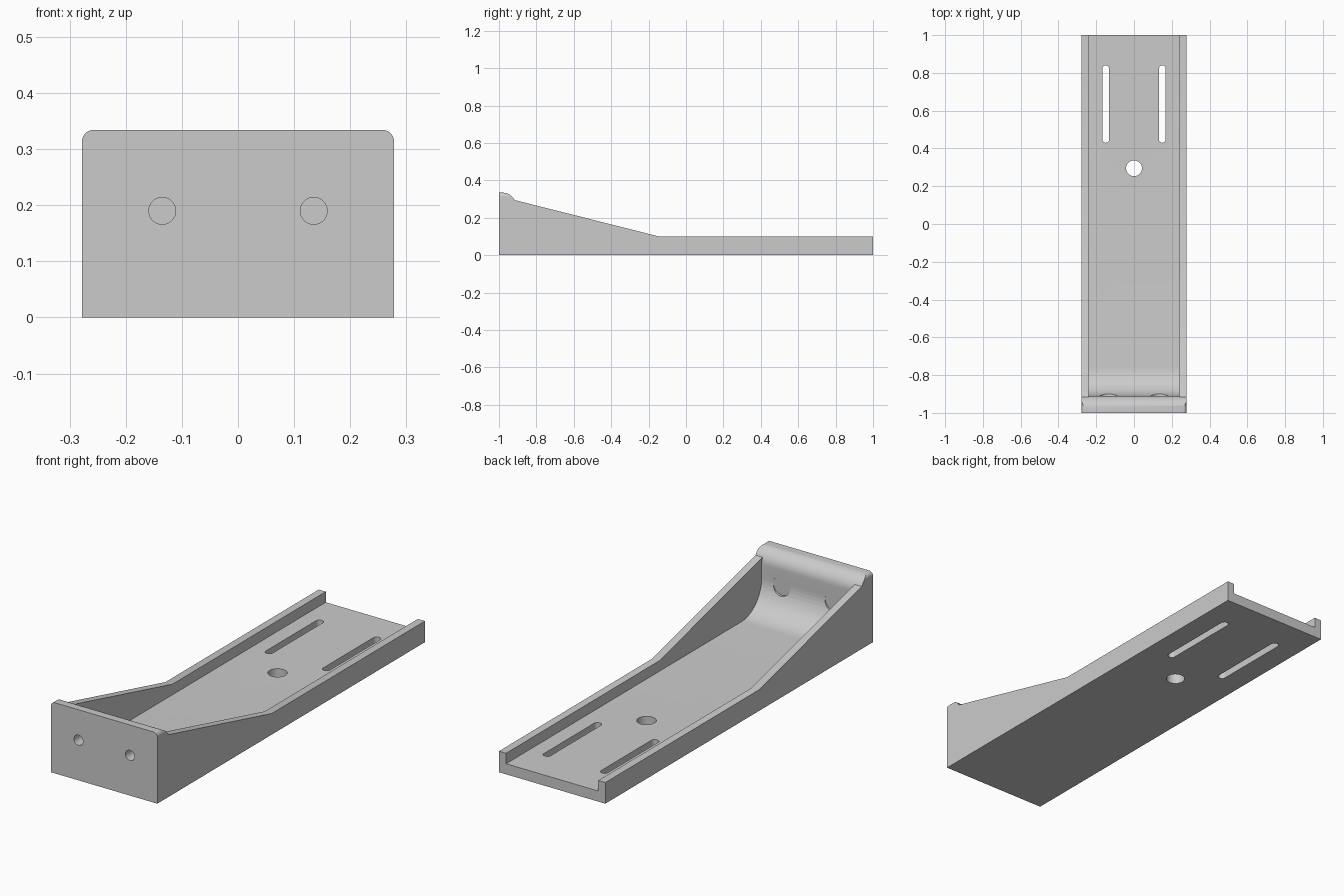
import bpy, bmesh
from math import pi, sin, cos
from mathutils import Matrix, Vector

cube = bpy.data.objects.get("Cube")
if cube:
    bpy.data.objects.remove(cube, do_unlink=True)

grey = bpy.data.materials.new("plain grey")
grey.use_nodes = True
grey.diffuse_color = (0.6, 0.6, 0.6, 1)
grey.node_tree.nodes["Principled BSDF"].inputs["Base Color"].default_value = (0.6, 0.6, 0.6, 1)

HALF, RAIL = 0.278, 0.037      # half width, side rail thickness
FLOOR, TOP = 0.05, 0.334       # floor thickness, front plate height
PLATE = -0.91                  # inner face of the front plate


def arc(cx, cy, r, start, end, n=14):
    """Points on a circular arc, angles in units of pi."""
    angles = [pi * (start + (end - start) * i / n) for i in range(n + 1)]
    return [(cx + r * cos(a), cy + r * sin(a)) for a in angles]


def prism(name, points, axis, lo, hi):
    """Extrude a closed 2D profile along an axis."""
    place = {"X": lambda a, b, d: (d, a, b),
             "Y": lambda a, b, d: (a, d, b),
             "Z": lambda a, b, d: (a, b, d)}[axis]
    bm = bmesh.new()
    face = bm.faces.new([bm.verts.new(place(a, b, lo)) for a, b in points])
    ext = bmesh.ops.extrude_face_region(bm, geom=[face])
    moved = [v for v in ext["geom"] if isinstance(v, bmesh.types.BMVert)]
    bmesh.ops.translate(bm, verts=moved, vec=Vector(place(0, 0, hi - lo)))
    bmesh.ops.recalc_face_normals(bm, faces=bm.faces)
    return make(name, bm)


def cone(name, x, z, y_lo, y_hi, r_lo, r_hi):
    """Round cutter along y."""
    bm = bmesh.new()
    bmesh.ops.create_cone(bm, cap_ends=True, segments=32, radius1=r_lo,
                          radius2=r_hi, depth=y_hi - y_lo)
    bm.transform(Matrix.Translation((x, (y_lo + y_hi) / 2, z)) @ Matrix.Rotation(-pi / 2, 4, "X"))
    return make(name, bm)


def make(name, bm):
    mesh = bpy.data.meshes.new(name)
    bm.to_mesh(mesh)
    bm.free()
    mesh.materials.append(grey)
    obj = bpy.data.objects.new(name, mesh)
    bpy.context.collection.objects.link(obj)
    return obj


def combine(body, tool, operation):
    """Apply a boolean and discard the tool."""
    mod = body.modifiers.new(operation, "BOOLEAN")
    mod.object, mod.operation, mod.solver = tool, operation, "EXACT"
    bpy.context.view_layer.objects.active = body
    bpy.ops.object.modifier_apply(modifier=mod.name)
    bpy.data.objects.remove(tool, do_unlink=True)


# Floor, inner fillet and front plate with a rounded lip
fillet, lip = 0.15, 0.07
profile = [(-1, 0), (1, 0), (1, FLOOR)]
profile += arc(PLATE + fillet, FLOOR + fillet, fillet, 1.5, 1)
profile += arc(PLATE - lip, TOP - lip, lip, 0, 0.5)
profile.append((-1, TOP))
bracket = prism("bracket", profile, "X", -HALF, HALF)

# Sloping side rails
rail = [(-1, 0), (1, 0), (1, 0.1), (-0.145, 0.1), (-0.93, 0.298), (-1, 0.298)]
for s in (-1, 1):
    lo, hi = sorted((s * HALF, s * (HALF - RAIL)))
    combine(bracket, prism("side_rail", rail, "X", lo, hi), "UNION")

for s in (-1, 1):
    # Rounded top corners of the front plate
    r = 0.02
    corner = [(s * x, z) for x, z in arc(HALF - r, TOP - r, r, 0, 0.5, 8)]
    corner += [(s * (HALF - r), 0.4), (s * 0.35, 0.4), (s * 0.35, TOP - r)]
    combine(bracket, prism("corner_cutter", corner, "Y", -1.1, -0.8), "DIFFERENCE")

    # Countersunk screw holes through the front plate
    x, z = s * 0.135, 0.19
    combine(bracket, cone("screw_cutter", x, z, -1.1, -0.85, 0.024, 0.024), "DIFFERENCE")
    combine(bracket, cone("sink_cutter", x, z, -0.94, -0.91, 0.024, 0.045), "DIFFERENCE")
    combine(bracket, cone("head_cutter", x, z, -0.911, -0.85, 0.045, 0.045), "DIFFERENCE")

    # Adjustment slots in the floor
    w = 0.018
    slot = arc(s * 0.15, 0.84 - w, w, 0, 1) + arc(s * 0.15, 0.43 + w, w, 1, 2)
    combine(bracket, prism("slot_cutter", slot, "Z", -0.1, 0.2), "DIFFERENCE")

# Round hole in the floor
hole = arc(0, 0.295, 0.042, 0, 2, 40)[:-1]
combine(bracket, prism("hole_cutter", hole, "Z", -0.1, 0.2), "DIFFERENCE")

bpy.ops.object.select_all(action="DESELECT")
bracket.select_set(True)
bpy.context.view_layer.objects.active = bracket
bpy.ops.object.shade_smooth_by_angle(angle=pi / 6)
